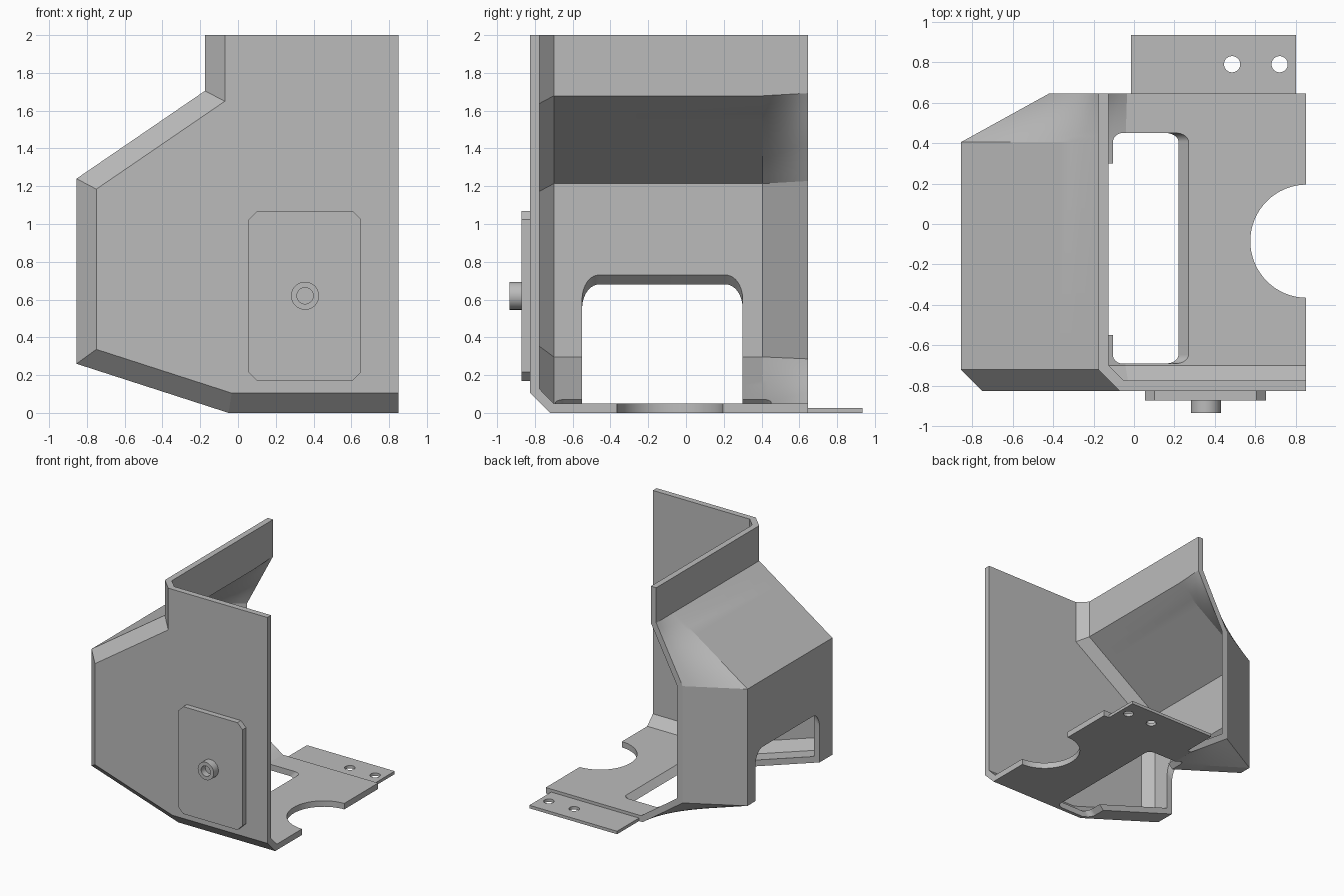
import bpy, bmesh, math
from mathutils import Vector

cube = bpy.data.objects.get("Cube")
if cube:
    bpy.data.objects.remove(cube, do_unlink=True)

metal = bpy.data.materials.new("plain grey")
metal.use_nodes = True
grey = (0.5, 0.5, 0.5, 1)
metal.diffuse_color = grey
metal.node_tree.nodes["Principled BSDF"].inputs["Base Color"].default_value = grey


def make_object(name, bm):
    bmesh.ops.recalc_face_normals(bm, faces=bm.faces[:])
    mesh = bpy.data.meshes.new(name)
    bm.to_mesh(mesh)
    bm.free()
    mesh.materials.append(metal)
    ob = bpy.data.objects.new(name, mesh)
    bpy.context.collection.objects.link(ob)
    return ob


def prism(name, points, sweep):
    """Solid made by sweeping a flat outline along a vector."""
    bm = bmesh.new()
    face = bm.faces.new([bm.verts.new(p) for p in points])
    new = bmesh.ops.extrude_face_region(bm, geom=[face])["geom"]
    moved = [g for g in new if isinstance(g, bmesh.types.BMVert)]
    bmesh.ops.translate(bm, verts=moved, vec=Vector(sweep))
    return make_object(name, bm)


def rounded_rect(a0, a1, b0, b1, r, steps=10):
    """Outline with rounded corners; one step gives cut corners."""
    pts = []
    centres = [(a1 - r, b1 - r), (a0 + r, b1 - r), (a0 + r, b0 + r), (a1 - r, b0 + r)]
    for k, (a, b) in enumerate(centres):
        for i in range(steps + 1):
            t = (k + i / steps) * math.pi / 2
            pts.append((a + r * math.cos(t), b + r * math.sin(t)))
    return pts


def circle(x, y, r, steps=64):
    return [(x + r * math.cos(math.tau * i / steps), y + r * math.sin(math.tau * i / steps))
            for i in range(steps)]


def cut(ob, cutters):
    for c in cutters:
        mod = ob.modifiers.new("cut", "BOOLEAN")
        mod.operation, mod.solver, mod.object = "DIFFERENCE", "EXACT", c
    bpy.context.view_layer.update()
    done = ob.evaluated_get(bpy.context.evaluated_depsgraph_get())
    ob.data = bpy.data.meshes.new_from_object(done)
    ob.modifiers.clear()
    for c in cutters:
        bpy.data.objects.remove(c, do_unlink=True)


def inset(profile, d):
    """Shift an open profile inwards, keeping its two ends on the open edges."""
    pts = [Vector(p) for p in profile]
    normals = []
    for a, b in zip(pts, pts[1:]):
        e = (b - a).normalized()
        normals.append(Vector((e.y, -e.x)))
    out = [pts[0] + normals[0] * d]
    for p, m, n in zip(pts[1:], normals, normals[1:]):
        out.append(p + (m + n) * d / (1 + m.dot(n)))
    out.append(pts[-1] + normals[-1] * d)
    return out


def refine(pts, steps=10):
    """Split the sloped runs so that the twisted corner is smooth."""
    out = [Vector(pts[0])]
    for k, (a, b) in enumerate(zip(pts, pts[1:])):
        n = steps if k in (1, 3) else 1
        out += [Vector(a).lerp(Vector(b), i / n) for i in range(1, n + 1)]
    return out


# Folded housing: a profile lofted from front to back
RIGHT, TOP, FRONT, BACK, THICK = 0.85, 2.0, -0.825, 0.645, 0.05
full = [(RIGHT, 0), (-0.05, 0), (-0.855, 0.26), (-0.855, 1.24), (-0.175, 1.705), (-0.175, TOP)]
tail = [(-0.42 if x < -0.8 else x, z) for x, z in full]


def skin(depth, y_front, front_inset, y_bend):
    rings = [(y_front, refine(inset(full, front_inset))), (y_bend, refine(inset(full, depth)))]
    a, b = refine(inset(full, depth)), refine(inset(tail, depth))
    for i in range(9):
        t = i / 8
        rings.append((0.405 + t * (BACK - 0.405), [p.lerp(q, t) for p, q in zip(a, b)]))
    return rings


bm = bmesh.new()
shells, corners = [], []
for rings in (skin(0, FRONT, 0.105, -0.72), skin(THICK, FRONT + THICK, 0.126, -0.70)):
    grid = [[bm.verts.new((p.x, y, p.y)) for p in ring] for y, ring in rings]
    for r, s in zip(grid, grid[1:]):
        for i in range(len(r) - 1):
            bm.faces.new((r[i], r[i + 1], s[i + 1], s[i]))
    corner = bm.verts.new((RIGHT, rings[0][0], TOP))
    bm.faces.new(grid[0] + [corner])
    shells.append(grid)
    corners.append(corner)
outer, inner = shells
rim = [r[0] for r in reversed(outer)] + [corners[0]] + [r[-1] for r in outer]
rim_in = [r[0] for r in reversed(inner)] + [corners[1]] + [r[-1] for r in inner]
rim += list(reversed(outer[-1]))[1:]
rim_in += list(reversed(inner[-1]))[1:]
for i in range(len(rim) - 1):
    bm.faces.new((rim[i], rim[i + 1], rim_in[i + 1], rim_in[i]))
housing = make_object("housing", bm)


# Diagonal opening through the wall and floor, and the round notch in the floor
def diagonal_cutter(name, s0, s1, y0, y1, r):
    h = math.sqrt(0.5)
    outline = rounded_rect(s0 * h, s1 * h, y0, y1, r)
    return prism(name, [(u * h - 0.6, y, -u * h - 0.6) for u, y in outline], (0.85, 0, 0.85))


cut(housing, [
    diagonal_cutter("wall_cutter", -1.535, 0.1, -0.55, 0.30, 0.09),
    diagonal_cutter("floor_cutter", -0.175, 0.22, -0.69, 0.45, 0.045),
    prism("notch_cutter", [(x, y, -0.1) for x, y in circle(0.855, -0.085, 0.28)], (0, 0, 0.3)),
])

# Rear mounting tab with two holes
tab = prism("mounting_tab", [(-0.015, BACK, 0), (0.8, BACK, 0), (0.8, 0.935, 0), (-0.015, 0.935, 0)],
            (0, 0, 0.025))
cut(tab, [prism("hole_cutter", [(px, py, -0.1) for px, py in circle(x, 0.79, 0.04, 40)], (0, 0, 0.3))
          for x in (0.485, 0.72)])

# Front cover plate with cut corners
plate = prism("cover_plate", [(x, FRONT, z) for x, z in rounded_rect(0.055, 0.652, 0.17, 1.07, 0.047, 1)],
              (0, -0.047, 0))

# Hollow round boss on the plate
boss = prism("boss", [(x, -0.87, z) for x, z in circle(0.355, 0.62, 0.074, 48)], (0, -0.065, 0))
cut(boss, [prism("bore_cutter", [(x, -0.88, z) for x, z in circle(0.355, 0.62, 0.043, 48)], (0, -0.1, 0))])

for ob in (housing, tab, plate, boss):
    bpy.ops.object.select_all(action="DESELECT")
    ob.select_set(True)
    bpy.context.view_layer.objects.active = ob
    bpy.ops.object.shade_smooth_by_angle(angle=math.radians(12))
